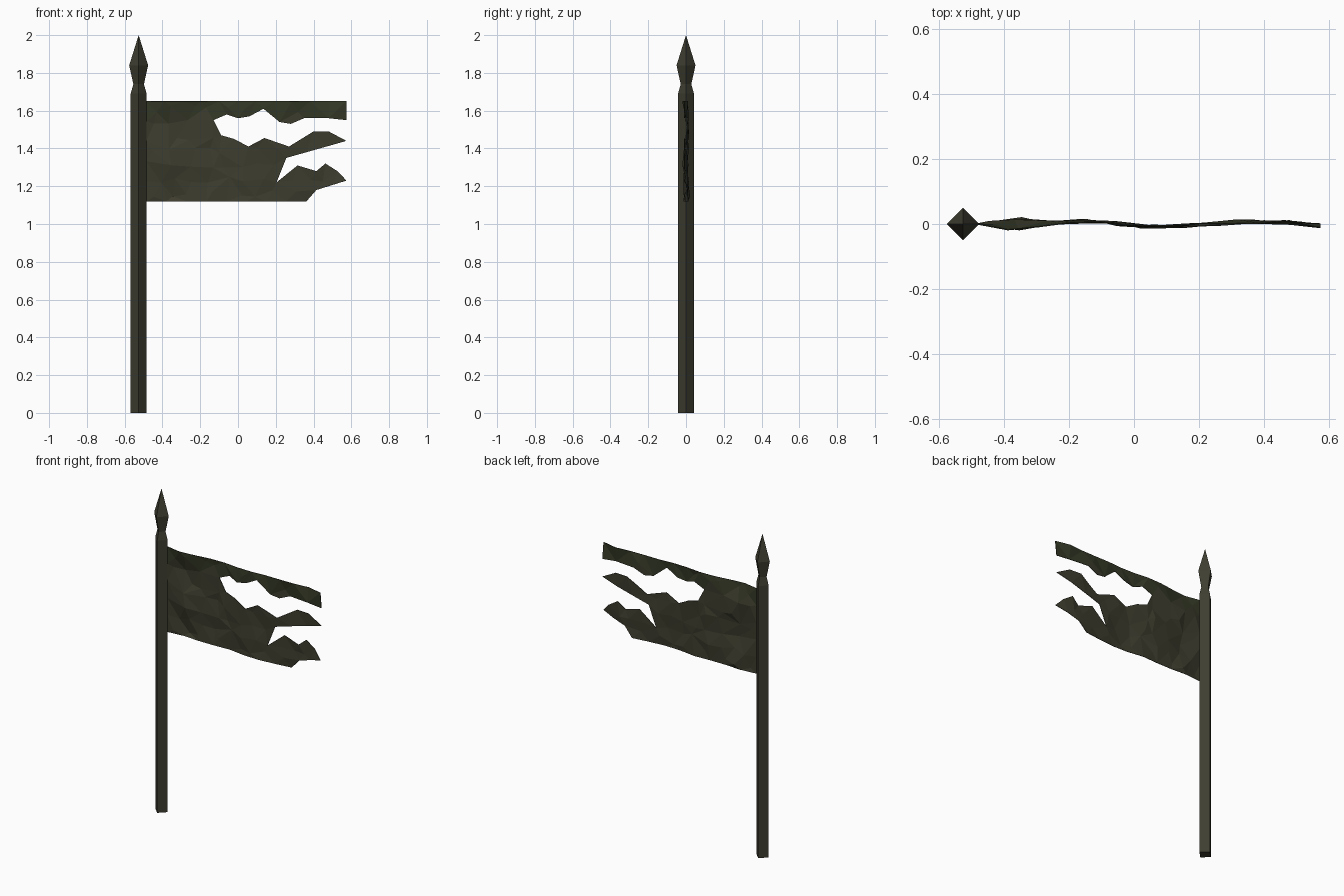
import bpy, bmesh, math, random
from mathutils import Vector
from mathutils.geometry import delaunay_2d_cdt

random.seed(4)
cube = bpy.data.objects.get("Cube")
if cube:
    bpy.data.objects.remove(cube, do_unlink=True)


def make_material(name, rgb):
    mat = bpy.data.materials.new(name)
    mat.use_nodes = True
    color = (*rgb, 1.0)
    mat.diffuse_color = color
    bsdf = mat.node_tree.nodes["Principled BSDF"]
    bsdf.inputs["Base Color"].default_value = color
    bsdf.inputs["Roughness"].default_value = 0.9
    return mat


def make_object(name, bm, *materials):
    mesh = bpy.data.meshes.new(name)
    bm.to_mesh(mesh)
    bm.free()
    for mat in materials:
        mesh.materials.append(mat)
    obj = bpy.data.objects.new(name, mesh)
    bpy.context.collection.objects.link(obj)
    return obj


def square_lathe(name, profile, mat):
    """Stack four-sided rings, corners on the axes; radius 0 makes a tip."""
    bm = bmesh.new()
    rings = []
    for radius, z in profile:
        count = 4 if radius else 1
        rings.append([bm.verts.new((POLE_X + radius * math.cos(i * math.pi / 2),
                                    radius * math.sin(i * math.pi / 2), z))
                      for i in range(count)])
    for low, high in zip(rings, rings[1:]):
        for i in range(4):
            j = (i + 1) % 4
            top = [high[j], high[i]] if len(high) == 4 else [high[0]]
            bm.faces.new([low[i], low[j]] + top)
    bm.faces.new(rings[0][::-1])
    return make_object(name, bm, mat)


olive_wood = make_material("dark olive wood", (0.050, 0.048, 0.031))
olive_cloth = make_material("dark olive cloth", (0.046, 0.045, 0.027))
green_cloth = make_material("dark green cloth", (0.034, 0.040, 0.019))
POLE_X = -0.526

# Pole and spear finial
square_lathe("pole", [(0.042, 0), (0.042, 1.69)], olive_wood)
square_lathe("finial", [(0.042, 1.69), (0.028, 1.74), (0.05, 1.84), (0, 2.0)], olive_wood)

# Torn cloth outline: top strip, middle strip, lower strip, hem
outline = [Vector(p) for p in (
    (-.485, 1.65), (.574, 1.65), (.574, 1.55), (.48, 1.56), (.35, 1.56), (.28, 1.53),
    (.22, 1.54), (.135, 1.61), (.06, 1.57), (0, 1.56), (-.06, 1.58), (-.13, 1.55),
    (-.09, 1.47), (-.02, 1.45), (.055, 1.41), (.14, 1.455), (.27, 1.41), (.4, 1.49),
    (.48, 1.49), (.574, 1.44), (.256, 1.35), (.204, 1.22), (.315, 1.31), (.415, 1.28),
    (.463, 1.32), (.526, 1.28), (.574, 1.23), (.415, 1.18), (.362, 1.12), (-.485, 1.12))]

# Split long edges so the hems can ripple
border = []
for a, b in zip(outline, outline[1:] + outline[:1]):
    steps = max(1, round((b - a).length / 0.1))
    border += [a.lerp(b, i / steps) for i in range(steps)]
edges = [(i, (i + 1) % len(border)) for i in range(len(border))]

# Scattered inner points give irregular facets
points = list(border)
for row in range(7):
    for col in range(12):
        p = Vector((-0.43 + 0.09 * col + random.uniform(-.03, .03),
                    1.16 + 0.075 * row + random.uniform(-.02, .02)))
        if min((p - q).length for q in border) > 0.035:
            points.append(p)
verts, _, faces, *_ = delaunay_2d_cdt(points, edges, [], 1, 1e-5)


def ripple(x, z):
    """Cloth depth: crumpled near the pole, gently waving to the free end."""
    wave = 0.009 * math.sin(11 * (x + 0.33)) * min(1, (x + 0.485) / 0.2)
    crumple = 0.02 * math.exp(-((x + 0.38) / 0.08) ** 2) * math.sin(19 * z + 5 * x)
    pinned = min(1, (x + 0.485) / 0.06)
    return pinned * (wave + crumple + random.uniform(-.007, .007))


bm = bmesh.new()
cloth = [bm.verts.new((v.x, ripple(v.x, v.y), v.y)) for v in verts]
for f in faces:
    face = bm.faces.new([cloth[i] for i in f])
    face.material_index = int(face.calc_center_median().z > 1.58)
bmesh.ops.delete(bm, geom=[v for v in bm.verts if not v.link_faces], context='VERTS')
flag = make_object("torn_flag", bm, olive_cloth, green_cloth)
thickness = flag.modifiers.new("cloth thickness", 'SOLIDIFY')
thickness.thickness = 0.003
thickness.offset = 0
